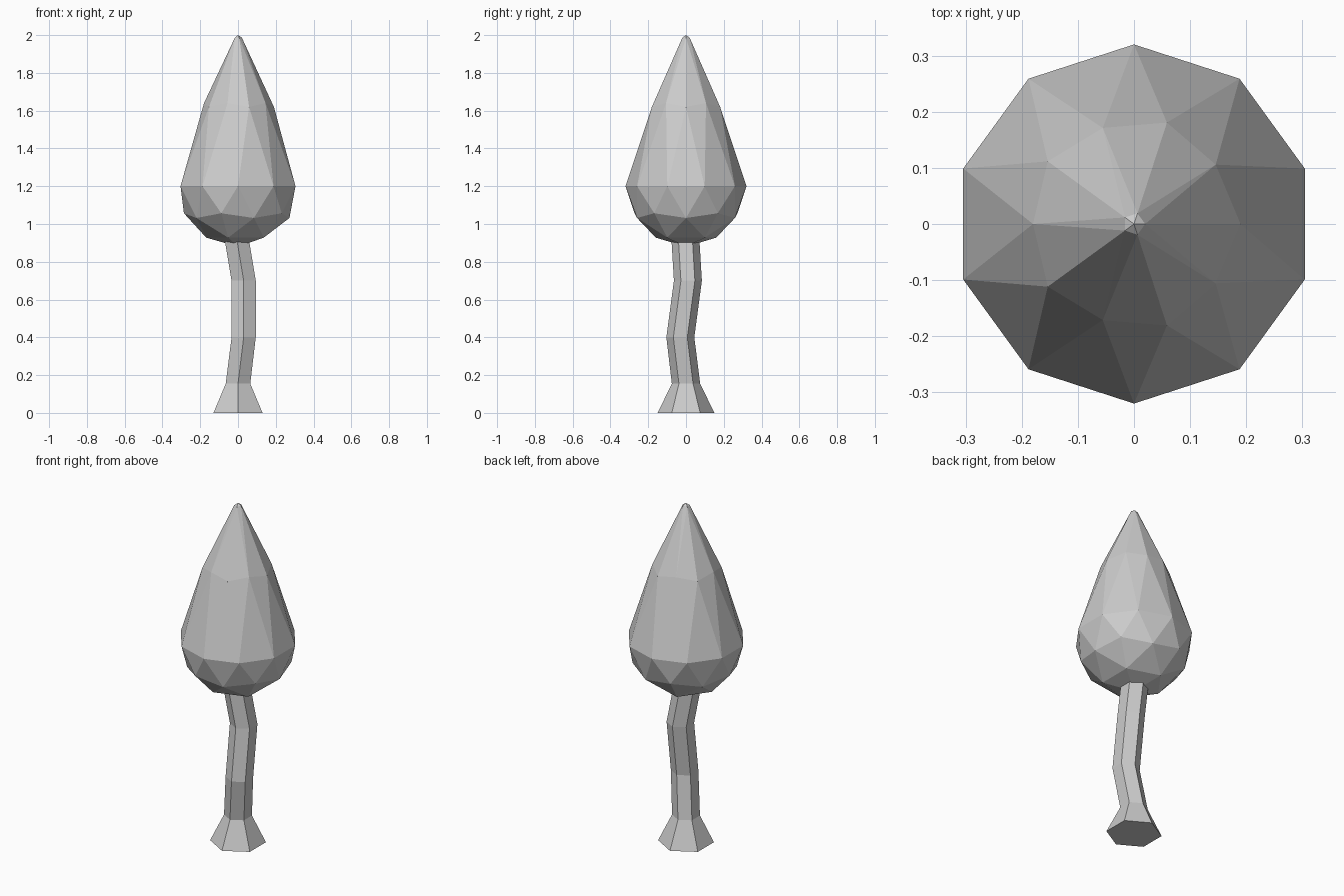
import bpy, bmesh
from math import cos, sin, pi, hypot

if "Cube" in bpy.data.objects:
    bpy.data.objects.remove(bpy.data.objects["Cube"])


def finish(bm, name):
    bmesh.ops.recalc_face_normals(bm, faces=bm.faces)
    mesh = bpy.data.meshes.new(name)
    bm.to_mesh(mesh)
    bm.free()
    obj = bpy.data.objects.new(name, mesh)
    bpy.context.collection.objects.link(obj)
    return obj


# Trunk: bent six-sided loft with a flared foot (x, y, z, radius)
path = [(0, 0, 0, 0.15), (0, 0, 0.155, 0.075), (0.03, -0.03, 0.40, 0.074),
        (0.03, 0.01, 0.70, 0.074), (-0.02, -0.008, 1.0, 0.074)]
bm = bmesh.new()
rings = [[bm.verts.new((x + r * sin(i * pi / 3), y + r * cos(i * pi / 3), z))
          for i in range(6)] for x, y, z, r in path]
for a, b in zip(rings, rings[1:]):
    for i in range(6):
        j = (i + 1) % 6
        bm.faces.new((a[i], a[j], b[j], b[i]))
bm.faces.new(rings[0])
bm.faces.new(rings[-1])
finish(bm, "trunk")

# Crown: low-poly sphere with its upper half drawn out to a narrow tip
R, CENTRE = 0.32, 1.2
bm = bmesh.new()
bmesh.ops.create_icosphere(bm, subdivisions=2, radius=R)
# upper rings: minimum unit height, new radius, new height above the centre
pulled = [(0.95, 0.0, 0.80), (0.80, 0.02, 0.787),
          (0.50, 0.18, 0.44), (0.40, 0.19, 0.42)]
for v in bm.verts:
    for low, radius, height in pulled:
        if v.co.z / R > low:
            k = radius / max(hypot(v.co.x, v.co.y), 1e-6)
            v.co = (v.co.x * k, v.co.y * k, height)
            break
    v.co.z += CENTRE
finish(bm, "crown")
